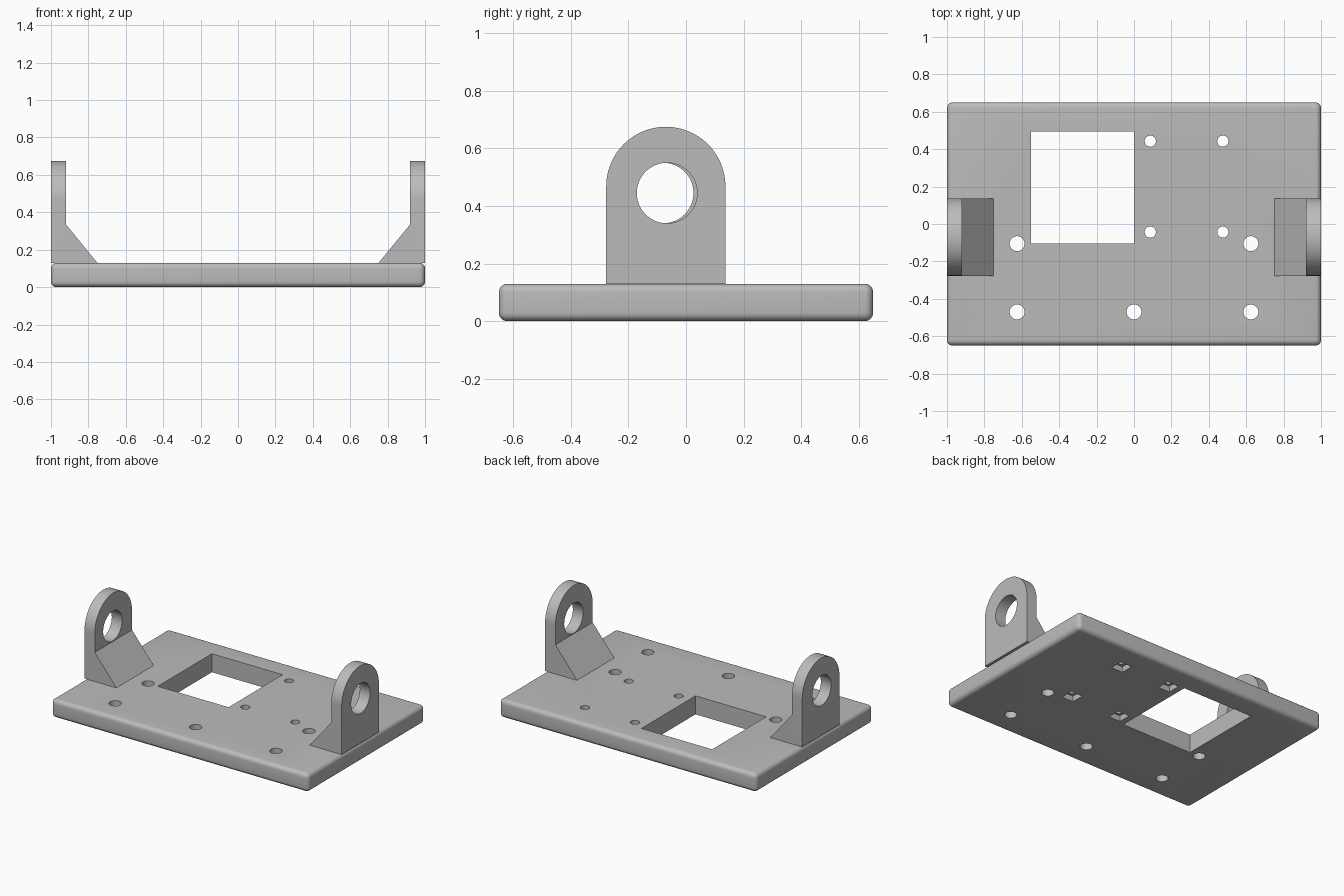
import bpy, bmesh, math
from mathutils import Vector

old = bpy.data.objects.get("Cube")
if old:
    bpy.data.objects.remove(old, do_unlink=True)

grey = bpy.data.materials.new("plain grey")
grey.use_nodes = True
colour = (0.5, 0.5, 0.5, 1)
grey.diffuse_color = colour
grey.node_tree.nodes["Principled BSDF"].inputs["Base Color"].default_value = colour


def prism(name, points, sweep):
    """Closed solid made by sweeping a flat outline along a vector."""
    bm = bmesh.new()
    face = bm.faces.new([bm.verts.new(p) for p in points])
    swept = bmesh.ops.extrude_face_region(bm, geom=[face])["geom"]
    bmesh.ops.translate(bm, vec=Vector(sweep),
                        verts=[v for v in swept if isinstance(v, bmesh.types.BMVert)])
    bmesh.ops.recalc_face_normals(bm, faces=bm.faces)
    mesh = bpy.data.meshes.new(name)
    bm.to_mesh(mesh)
    bm.free()
    mesh.materials.append(grey)
    obj = bpy.data.objects.new(name, mesh)
    bpy.context.collection.objects.link(obj)
    return obj


def box(name, x0, x1, y0, y1, z0, z1):
    return prism(name, [(x0, y0, z0), (x1, y0, z0), (x1, y1, z0), (x0, y1, z0)],
                 (0, 0, z1 - z0))


def arc(radius, start, end, steps):
    angles = [start + (end - start) * i / steps for i in range(steps + 1)]
    return [(radius * math.cos(a), radius * math.sin(a)) for a in angles]


def apply(obj, modifier):
    bpy.ops.object.select_all(action="DESELECT")
    bpy.context.view_layer.objects.active = obj
    obj.select_set(True)
    bpy.ops.object.modifier_apply(modifier=modifier.name)


def combine(obj, tool, operation="DIFFERENCE"):
    mod = obj.modifiers.new("combine", "BOOLEAN")
    mod.operation, mod.solver, mod.object = operation, "EXACT", tool
    apply(obj, mod)
    bpy.data.objects.remove(tool, do_unlink=True)


def smooth(obj):
    bpy.ops.object.select_all(action="DESELECT")
    bpy.context.view_layer.objects.active = obj
    obj.select_set(True)
    bpy.ops.object.shade_smooth_by_angle(angle=math.radians(30))


TOP = 0.13

# Base plate with rounded edges
plate = box("base_plate", -1, 1, -0.65, 0.65, 0, TOP)
bevel = plate.modifiers.new("rounding", "BEVEL")
bevel.width, bevel.segments = 0.03, 6
apply(plate, bevel)

# Rectangular window
combine(plate, box("window_cutter", -0.55, 0, -0.105, 0.495, -0.1, 0.3))


def drill(x, y, radius):
    ring = [(x + a, y + b, -0.1) for a, b in arc(radius, 0, math.tau, 32)[:-1]]
    combine(plate, prism("drill", ring, (0, 0, 0.4)))


# Large mounting holes
for x, y in [(-0.625, -0.105), (0.625, -0.105), (-0.625, -0.47), (0, -0.47), (0.625, -0.47)]:
    drill(x, y, 0.04)

# Small holes with square nut pockets underneath
for x in (0.087, 0.475):
    for y in (-0.043, 0.443):
        drill(x, y, 0.03)
        h = 0.045
        combine(plate, box("pocket", x - h, x + h, y - h, y + h, -0.1, 0.04))
smooth(plate)

# Round-topped lugs with a sloping gusset on the inner side
MID, R, ARC_Z = -0.07, 0.207, 0.468
for side, name, hole_y in ((1, "left_lug", -0.066), (-1, "right_lug", -0.079)):
    outline = [(MID + R, TOP)]
    outline += [(MID + a, ARC_Z + b) for a, b in arc(R, 0, math.pi, 48)]
    outline += [(MID - R, TOP)]
    lug = prism(name, [(side * 0.6, y, z) for y, z in outline], (side * 0.6, 0, 0))
    section = [(1, TOP), (1, 0.8), (0.92, 0.8), (0.92, 0.335), (0.752, TOP)]
    combine(lug, prism("section", [(side * x, -0.6, z) for x, z in section], (0, 1.2, 0)),
            "INTERSECT")
    bore = [(side * 0.8, hole_y + a, 0.445 + b) for a, b in arc(0.105, 0, math.tau, 48)[:-1]]
    combine(lug, prism("bore", bore, (side * 0.4, 0, 0)))
    smooth(lug)
